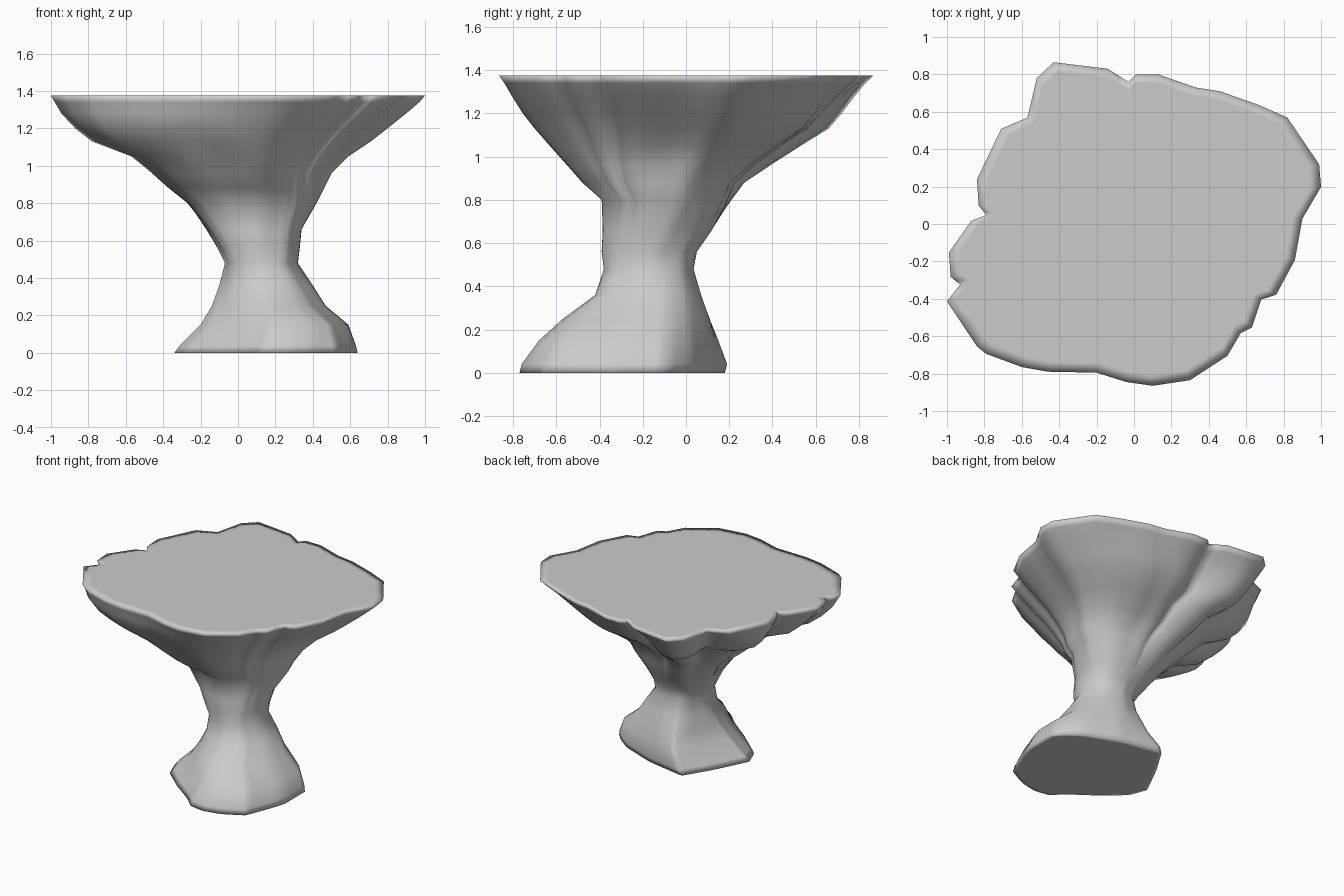
import bpy, bmesh, math
from mathutils import Vector, noise

cube = bpy.data.objects.get("Cube")
if cube:
    bpy.data.objects.remove(cube, do_unlink=True)

# Ragged rim of the flat top and the outline of the foot, both anticlockwise
RIM = [(1, .2), (.99, .32), (.82, .57), (.66, .64), (.46, .71), (.33, .73),
       (.13, .8), (.01, .8), (-.03, .76), (-.14, .83), (-.43, .865), (-.52, .78),
       (-.57, .57), (-.71, .51), (-.84, .24), (-.83, .1), (-.79, .05), (-.87, .02),
       (-.99, -.15), (-.98, -.28), (-.93, -.32), (-1, -.41), (-.84, -.65),
       (-.79, -.69), (-.6, -.76), (-.46, -.785), (-.2, -.79), (-.04, -.84),
       (.1, -.86), (.3, -.83), (.5, -.7), (.57, -.58), (.63, -.55), (.68, -.4),
       (.76, -.375), (.86, -.19), (.9, .03)]
FOOT = [(.64, -.1), (.64, -.37), (.53, -.66), (.38, -.74), (.24, -.77), (.13, -.75),
        (.05, -.67), (-.13, -.54), (-.29, -.4), (-.34, -.27), (-.22, -.03),
        (-.09, .18), (.22, .12), (.48, .02)]

# Height, then extent in x and in y
LEVELS = [(0, -.34, .64, -.77, .18), (.04, -.31, .63, -.76, .19),
          (.15, -.2, .59, -.68, .15), (.25, -.14, .47, -.57, .11),
          (.36, -.1, .4, -.42, .07), (.48, -.07, .32, -.38, .035),
          (.56, -.11, .33, -.39, .05), (.66, -.17, .34, -.385, .12),
          (.8, -.27, .42, -.39, .21), (.88, -.37, .46, -.48, .27),
          (.96, -.46, .5, -.55, .39), (1.05, -.57, .59, -.63, .53),
          (1.13, -.78, .71, -.7, .66), (1.2, -.87, .8, -.755, .72),
          (1.28, -.945, .9, -.805, .78), (1.34, -.98, .97, -.84, .83),
          (1.375, -1, 1, -.865, .865)]

# Grooves below the rim notches, hollows and lobes: direction, height, amount, width
SWELLS = [((-.03, .76), 1.08, -.12, .14), ((-.57, .57), 1.05, -.14, .15),
          ((-.79, .05), 1, -.1, .15), ((-.78, .32), 1.2, .08, .25),
          ((.15, .7), .95, -.12, .35), ((.4, .72), 1.2, .05, .3),
          ((-.3, .85), 1.2, .04, .2), ((-.85, -.6), 1.18, .05, .3),
          ((-.3, -.8), 1.2, .05, .3)]


def fit(points, x0, x1, y0, y1):
    """Stretch an outline so that it fills the given box."""
    xs, ys = [p[0] for p in points], [p[1] for p in points]
    sx = (x1 - x0) / (max(xs) - min(xs))
    sy = (y1 - y0) / (max(ys) - min(ys))
    return [(x0 + (x - min(xs)) * sx, y0 + (y - min(ys)) * sy) for x, y in points]


def reach(outline, angle):
    """Distance from the centre to the outline along an angle."""
    dx, dy = math.cos(angle), math.sin(angle)
    best = 0
    for (ax, ay), (bx, by) in zip(outline, outline[1:] + outline[:1]):
        ex, ey = bx - ax, by - ay
        det = dx * ey - dy * ex
        if abs(det) > 1e-9:
            dist = (ax * ey - ay * ex) / det
            along = (ax * dy - ay * dx) / det
            if -1e-6 <= along <= 1 + 1e-6:
                best = max(best, dist)
    return best


def smooth(a, b, v):
    t = min(1, max(0, (v - a) / (b - a)))
    return t * t * (3 - 2 * t)


# Columns follow the rim corners, with one more in the middle of each edge
columns = []
for a, b in zip(RIM, RIM[1:] + RIM[:1]):
    columns += [a, ((a[0] + b[0]) / 2, (a[1] + b[1]) / 2)]
rim = fit(columns, -1, 1, -1, 1)
foot = fit(FOOT, -1, 1, -1, 1)
angles = [math.atan2(y, x) for x, y in rim]
foot_reach = [reach(foot, a) for a in angles]


def ring(z, box):
    """Blend foot, rounded waist and rim into one cross-section."""
    foot_part = 1 - smooth(.05, .5, z)
    rim_part = smooth(.5, 1.25, z)
    rough = math.sin(math.pi * z / 1.375)
    points = []
    for a, (x, y), f in zip(angles, rim, foot_reach):
        r = foot_part * f + rim_part * math.hypot(x, y) + (1 - foot_part - rim_part)
        for (gx, gy), height, amount, width in SWELLS:
            off = math.remainder(a - math.atan2(gy, gx), math.tau)
            near = math.exp(-(off / width) ** 2 - ((z - height) / .2) ** 2)
            r *= 1 + amount * near * smooth(0, .12, 1.375 - z)
        spot = Vector((math.cos(a) * 2, math.sin(a) * 2, z * 2))
        r *= 1 + .07 * rough * noise.noise(spot)
        points.append((r * math.cos(a), r * math.sin(a)))
    return fit(points, *box)


def shrunk(points, k, cx, cy):
    return [(cx + (x - cx) * k, cy + (y - cy) * k) for x, y in points]


# Rock pedestal: lofted rings, closed by a flat top and bottom
bm = bmesh.new()
outlines = [(ring(z, box), z) for z, *box in LEVELS]
outlines.insert(0, (shrunk(outlines[0][0], .95, .15, -.3), 0))
outlines.append((shrunk(columns, .94, 0, 0), LEVELS[-1][0]))
loops = [[bm.verts.new((x, y, z)) for x, y in points] for points, z in outlines]

count = len(columns)
for low, high in zip(loops, loops[1:]):
    for i in range(count):
        j = (i + 1) % count
        bm.faces.new((low[i], low[j], high[j], high[i]))
bm.faces.new(loops[-1])
bm.faces.new(list(reversed(loops[0])))
for face in bm.faces:
    face.smooth = True

mesh = bpy.data.meshes.new("rock_pedestal")
bm.to_mesh(mesh)
bm.free()
pedestal = bpy.data.objects.new("rock_pedestal", mesh)
bpy.context.collection.objects.link(pedestal)

# Plain grey stone
stone = bpy.data.materials.new("grey_stone")
stone.use_nodes = True
grey = (.6, .6, .6, 1)
stone.diffuse_color = grey
stone.node_tree.nodes["Principled BSDF"].inputs["Base Color"].default_value = grey
mesh.materials.append(stone)
